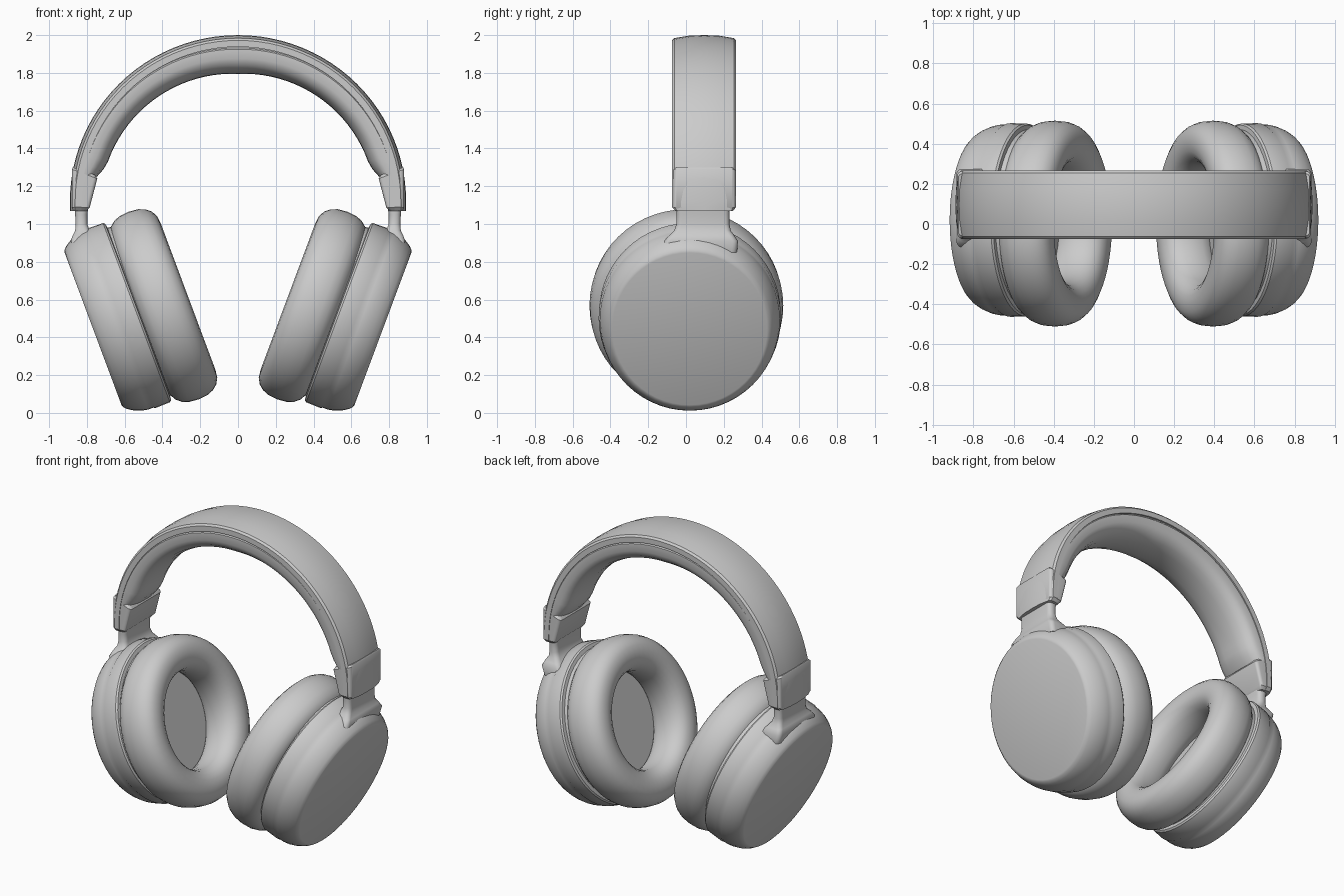
import bpy, bmesh
from math import sin, cos, pi, radians
from mathutils import Vector

if "Cube" in bpy.data.objects:
    bpy.data.objects.remove(bpy.data.objects["Cube"])

BAND_Y = 0.096                       # headband centre in y
U = Vector((0.35, 0, 0.937))         # up along the tilted cup
N = Vector((0.937, 0, -0.35))        # outward axis of the cup


def loft(name, rings, caps=True, loop=False, mirror=False, angle=35):
    """Skin a list of closed rings of points."""
    bm = bmesh.new()
    vs = [[bm.verts.new(p) for p in r] for r in rings]
    k = len(rings[0])
    pairs = list(zip(vs, vs[1:])) + ([(vs[-1], vs[0])] if loop else [])
    for a, b in pairs:
        for i in range(k):
            j = (i + 1) % k
            bm.faces.new((a[i], a[j], b[j], b[i]))
    if caps and not loop:
        bm.faces.new(vs[0])
        bm.faces.new(vs[-1])
    bmesh.ops.recalc_face_normals(bm, faces=bm.faces)
    me = bpy.data.meshes.new(name)
    bm.to_mesh(me)
    bm.free()
    ob = bpy.data.objects.new(name, me)
    bpy.context.collection.objects.link(ob)
    if mirror:
        ob.modifiers.new("Mirror", 'MIRROR').use_axis = (True, False, False)
    bpy.ops.object.select_all(action='DESELECT')
    ob.select_set(True)
    bpy.context.view_layer.objects.active = ob
    bpy.ops.object.shade_smooth_by_angle(angle=radians(angle))
    return ob


def cup_ring(r, n, uc, yc, ysc, seg=56):
    """Ring around the tilted cup axis."""
    return [U * (uc + r * cos(2 * pi * i / seg)) + N * n
            + Vector((0, yc + ysc * r * sin(2 * pi * i / seg), 0)) for i in range(seg)]


def box_ring(x0, x1, z0, z1, yc, hy, r):
    """Rounded rectangle; z runs from z0 at x0 to z1 at x1."""
    pts, xc, hx = [], (x0 + x1) / 2, (x1 - x0) / 2
    for q, (sx, sy) in enumerate(((1, 1), (-1, 1), (-1, -1), (1, -1))):
        for s in range(5):
            a = (q + s / 4) * pi / 2
            x = xc + sx * (hx - r) + r * cos(a)
            y = yc + sy * (hy - r) + r * sin(a)
            pts.append((x, y, z0 + (z1 - z0) * (x - x0) / (x1 - x0)))
    return pts


def arc_ring(section, t, scale=1.0, drop=0.0, wide=1.0):
    """Place a (y, depth) section on the headband arc at angle t."""
    return [((0.89 + d * scale) * cos(t), BAND_Y + y * wide,
             1.12 + (0.88 + d * scale) * sin(t) - drop) for y, d in section]


# Ear cup shells: turned profile with a seam groove and flat outer face
cup = [(0.47, 0.27), (0.475, 0.305), (0.498, 0.308), (0.506, 0.318), (0.508, 0.40),
       (0.502, 0.41), (0.502, 0.44), (0.495, 0.475), (0.48, 0.512), (0.46, 0.543),
       (0.443, 0.559), (0.43, 0.563)]
loft("ear_cup", [cup_ring(r, n, 0.685, 0.02, 0.95) for r, n in cup], mirror=True)

# Ear cushions: plump rounded rings
cushion = []
for i in range(20):
    a = 2 * pi * i / 20
    c, s = cos(a), sin(a)
    pw = lambda v: (abs(v) ** 0.85) * (1 if v > 0 else -1)
    cushion.append((0.415 + 0.115 * pw(c), 0.17 + 0.138 * pw(s)))
loft("ear_cushion", [cup_ring(r, n, 0.67, 0.002, 0.968) for r, n in cushion],
     loop=True, mirror=True, angle=60)

# Necks that flare from the slider into the cup
neck = [(0.79, 0.868, 1.10, 0.09, 0.14), (0.798, 0.862, 1.05, 0.09, 0.14),
        (0.798, 0.86, 1.0, 0.09, 0.14), (0.785, 0.862, 0.965, 0.087, 0.15),
        (0.765, 0.875, 0.94, 0.083, 0.172), (0.74, 0.885, 0.91, 0.08, 0.195),
        (0.72, 0.87, 0.85, 0.07, 0.20)]
loft("neck", [box_ring(a, b, z, z, y, h, 0.028) for a, b, z, y, h in neck],
     mirror=True, angle=50)

# Slider blocks at the headband ends
block = [(0.80, 0.868, 1.07, 1.07, 0.150), (0.785, 0.88, 1.088, 1.088, 0.166),
         (0.745, 0.88, 1.24, 1.29, 0.166), (0.757, 0.875, 1.26, 1.30, 0.155)]
loft("slider_block", [box_ring(a, b, z0, z1, BAND_Y, h, 0.02) for a, b, z0, z1, h in block],
     mirror=True)

# Headband outer shell with a slight crown
shell = [(-0.17, -0.062), (-0.17, -0.028), (-0.158, -0.016), (-0.08, -0.003), (0, 0),
         (0.08, -0.003), (0.158, -0.016), (0.17, -0.028), (0.17, -0.062)]
rings = [arc_ring(shell, pi * i / 48) for i in range(49)]
rings = ([arc_ring(shell, 0, 1, 0.05, 0.9), arc_ring(shell, 0, 1, 0.03)] + rings
         + [arc_ring(shell, pi, 1, 0.03), arc_ring(shell, pi, 1, 0.05, 0.9)])
loft("headband_shell", rings)

# Headband padding, thinning toward both ends
pad = [(-0.158, -0.05), (-0.158, -0.068), (-0.166, -0.075), (-0.166, -0.125), (-0.15, -0.16),
       (-0.115, -0.187), (-0.06, -0.202), (0, -0.205)]
pad += [(-y, d) for y, d in reversed(pad[:-1])]
rings = []
for i in range(45):
    deg = 10 + 160 * i / 44
    side = min(deg, 180 - deg)
    k = 0.64 + 0.18 * min(1, (side - 10) / 5) + 0.18 * min(1, max(0, (side - 15) / 75))
    rings.append(arc_ring(pad, radians(deg), k))
loft("headband_pad", rings, angle=40)
